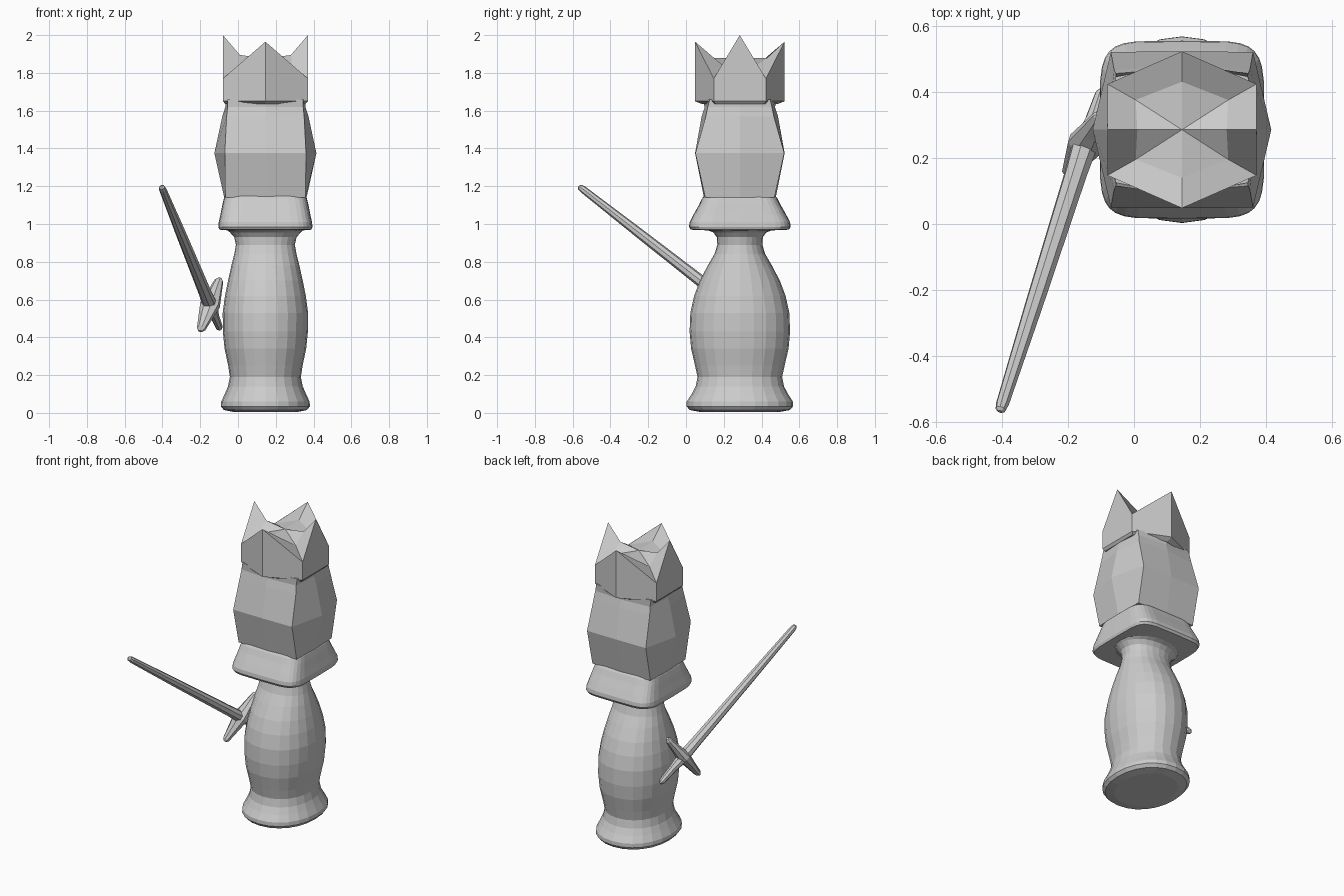
import bpy, bmesh, math
from mathutils import Vector

if "Cube" in bpy.data.objects:
    bpy.data.objects.remove(bpy.data.objects["Cube"])

CX, CY = 0.145, 0.285      # axis of the chess piece


def loft(name, rings, tip=None):
    """Skin a list of equal-length point rings; optional centre point closes the top as a fan."""
    bm = bmesh.new()
    loops = [[bm.verts.new(p) for p in r] for r in rings]
    n = len(loops[0])
    for lo, hi in zip(loops, loops[1:]):
        for i in range(n):
            j = (i + 1) % n
            bm.faces.new((lo[i], lo[j], hi[j], hi[i]))
    bm.faces.new(loops[0][::-1])
    if tip is None:
        bm.faces.new(loops[-1])
    else:
        c = bm.verts.new(tip)
        for i in range(n):
            bm.faces.new((loops[-1][i], loops[-1][(i + 1) % n], c))
    bmesh.ops.recalc_face_normals(bm, faces=bm.faces)
    me = bpy.data.meshes.new(name)
    bm.to_mesh(me)
    bm.free()
    ob = bpy.data.objects.new(name, me)
    bpy.context.collection.objects.link(ob)
    return ob


def oval(z, a, b, e=2.0, n=24):
    """Superellipse ring around the axis; a higher exponent makes it boxier."""
    pts = []
    for i in range(n):
        t = 2 * math.pi * i / n
        c, s = math.cos(t), math.sin(t)
        pts.append((CX + a * math.copysign(abs(c) ** (2 / e), c),
                    CY + b * math.copysign(abs(s) ** (2 / e), s), z))
    return pts


def eight(kx, ky, side, front, zk, zs=None, zf=None):
    """Ring of four corners plus side and front/back midpoints."""
    zs = zk if zs is None else zs
    zf = zk if zf is None else zf
    return [(CX + x, CY + y, z) for x, y, z in (
        (side, 0, zs), (kx, ky, zk), (0, front, zf), (-kx, ky, zk),
        (-side, 0, zs), (-kx, -ky, zk), (0, -front, zf), (kx, -ky, zk))]


# Turned body with flared foot and neck
body = [(0.005, .17, .21), (0.015, .22, .265), (0.035, .236, .282), (0.06, .234, .281),
        (0.10, .215, .255), (0.14, .198, .234), (0.19, .188, .224), (0.25, .197, .237),
        (0.34, .216, .258), (0.43, .225, .266), (0.53, .226, .262), (0.62, .214, .242),
        (0.70, .198, .212), (0.78, .180, .170), (0.84, .165, .135), (0.89, .156, .119),
        (0.93, .165, .122), (0.955, .187, .140), (0.975, .21, .19)]
loft("body", [oval(z, a, b, 2.15) for z, a, b in body], (CX, CY, 0.975))

# Squared collar
collar = [(0.965, .185, .14), (0.97, .243, .260), (0.985, .249, .269), (1.01, .247, .266),
          (1.05, .238, .245), (1.10, .228, .217), (1.135, .220, .200), (1.15, .212, .188)]
loft("collar", [oval(z, a, b, 5.5, 32) for z, a, b in collar])

# Faceted head
loft("head", [eight(.212, .183, .218, .190, 1.14),
              eight(.215, .235, .270, .237, 1.375),
              eight(.205, .180, .228, .202, 1.57),
              eight(.200, .170, .212, .186, 1.62),
              eight(.200, .160, .212, .200, 1.66)])

# Pointed crown: peaks at the midpoints, valleys at the corners
loft("crown", [eight(.212, .13, .212, .20, 1.635),
               eight(.225, .138, .225, .237, 1.65),
               eight(.225, .138, .225, .237, 1.77, 2.0, 1.965),
               eight(.140, .090, .135, .145, 1.84, 1.895, 1.88)],
     (CX, CY, 1.875))

# Sword axes: along the blade, across the guard, and its flat side
G = Vector((-.148, .24, .572))
TIP = Vector((-.405, -.567, 1.2))
d = (TIP - G).normalized()
g = Vector((.05, .085, .15))
g = (g - d * g.dot(d)).normalized()
n = d.cross(g)


def stick(name, axis, u, v, stations, sides):
    """Tapered rod through the guard centre; stations are (distance, half_u, half_v)."""
    ang = [2 * math.pi * (i + .5) / sides for i in range(sides)]
    return loft(name, [[G + axis * s + u * (hu * math.cos(t)) + v * (hv * math.sin(t)) for t in ang]
                       for s, hu, hv in stations])


length = (TIP - G).length
stick("sword_blade", d, g, n,
      [(0, .036, .040), (.12, .032, .035), (length * .6, .026, .028),
       (length - .03, .019, .020), (length - .008, .015, .016), (length, .006, .007)], 8)
stick("sword_grip", d, g, n,
      [(-.215, .010, .010), (-.20, .019, .019), (-.10, .024, .024), (0, .034, .040)], 8)
stick("sword_guard", g, d, n,
      [(-.175, .008, .012), (-.16, .020, .024), (-.07, .030, .042), (0, .040, .056),
       (.07, .030, .042), (.16, .020, .024), (.175, .008, .012)], 8)
